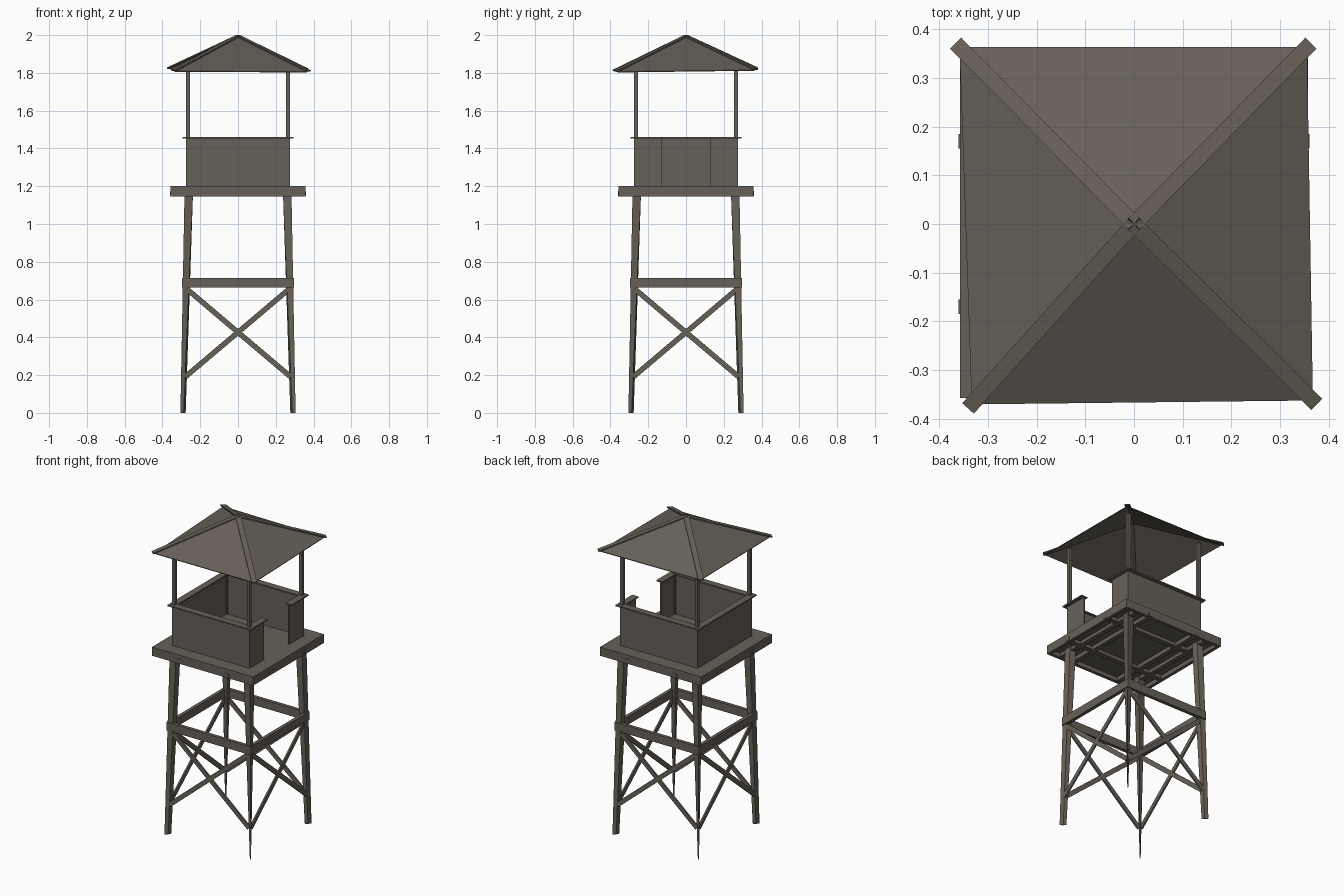
import bpy, bmesh, math
from mathutils import Vector, Matrix

if "Cube" in bpy.data.objects:
    bpy.data.objects.remove(bpy.data.objects["Cube"])

wood = bpy.data.materials.new("weathered_wood")
wood.diffuse_color = (0.135, 0.118, 0.098, 1)
wood.use_nodes = True
wood.node_tree.nodes["Principled BSDF"].inputs["Base Color"].default_value = wood.diffuse_color


def make(name, verts, faces, turn=0):
    rot = Matrix.Rotation(turn, 4, 'Z')
    me = bpy.data.meshes.new(name)
    me.from_pydata([rot @ Vector(v) for v in verts], [], faces)
    bm = bmesh.new()
    bm.from_mesh(me)
    bmesh.ops.recalc_face_normals(bm, faces=bm.faces)
    bm.to_mesh(me)
    bm.free()
    me.materials.append(wood)
    ob = bpy.data.objects.new(name, me)
    bpy.context.collection.objects.link(ob)
    return ob


HEX = [(3, 2, 1, 0), (4, 5, 6, 7), (0, 1, 5, 4), (1, 2, 6, 5), (2, 3, 7, 6), (3, 0, 4, 7)]


def box(name, x0, x1, y0, y1, z0, z1, turn=0):
    v = [(x, y, z) for z in (z0, z1) for x, y in ((x0, y0), (x1, y0), (x1, y1), (x0, y1))]
    return make(name, v, HEX, turn)


def plank(name, a, b, width_dir, width, thick, turn=0):
    # board from a to b, width measured along width_dir
    a, b = Vector(a), Vector(b)
    d = (b - a).normalized()
    w = Vector(width_dir)
    w = (w - d * w.dot(d)).normalized()
    t = d.cross(w) * thick / 2
    w = w * width / 2
    v = [p + s * w + q * t for p in (a, b) for s, q in ((-1, -1), (1, -1), (1, 1), (-1, 1))]
    return make(name, v, HEX, turn)


# parts repeated on the four sides
for k in range(4):
    t = k * math.pi / 2
    # leg: square at the top, pinched to a thin diagonal blade at the foot
    e = 0.002
    foot = [(-0.305, -0.305, 0), (-0.29 + e, -0.29 - e, 0),
            (-0.277, -0.277, 0), (-0.29 - e, -0.29 + e, 0)]
    head = [(-0.283, -0.283, 1.17), (-0.238, -0.283, 1.17),
            (-0.238, -0.238, 1.17), (-0.283, -0.238, 1.17)]
    make("leg", foot + head, HEX, t)
    # horizontal tie beam and crossed braces
    box("tie_beam", -0.295, 0.295, -0.297, -0.275, 0.663, 0.715, t)
    for s in (-1, 1):
        plank("cross_brace", (s * 0.28, -0.288, 0.19), (-s * 0.27, -0.28, 0.655),
              (0, 0, 1), 0.028, 0.01, t)
    # platform rim
    box("platform_rim", -0.357, 0.357, -0.357, -0.337, 1.145, 1.175, t)
    # roof post
    box("roof_post", -0.274, -0.254, -0.274, -0.254, 1.2, 1.84, t)

# deck and joists
box("deck", -0.357, 0.357, -0.357, 0.357, 1.172, 1.2)
for c in (-0.26, -0.17, 0.17, 0.26):
    w = 0.015
    if abs(c) < 0.2:
        box("joist", c - w, c + w, -0.36, 0.36, 1.147, 1.174)
        box("cross_joist", -0.36, 0.36, c - w, c + w, 1.15, 1.173)
    else:
        box("leg_beam", c - w, c + w, -0.34, 0.34, 1.15, 1.174)

# cabin walls with a doorway on the right, each with a flat cap rail
for k in (0, 2, 3):
    t = k * math.pi / 2
    box("wall", -0.272, 0.272, -0.272, -0.262, 1.2, 1.456, t)
    box("cap_rail", -0.293, 0.293, -0.293, -0.25, 1.453, 1.461, t)
for s in (-1, 1):
    y0, y1 = sorted((s * 0.127, s * 0.272))
    box("door_side_wall", 0.262, 0.272, y0, y1, 1.2, 1.456)
    y0, y1 = sorted((s * 0.122, s * 0.293))
    box("door_side_cap_rail", 0.25, 0.293, y0, y1, 1.453, 1.461)

# slightly crooked pyramid roof
eave = [(-0.333, -0.37, 1.81), (0.367, -0.362, 1.807), (0.355, 0.363, 1.816), (-0.358, 0.363, 1.822)]
roof = make("roof", eave + [(0, 0, 1.993)], [(i, (i + 1) % 4, 4) for i in range(4)])
sol = roof.modifiers.new("thickness", 'SOLIDIFY')
sol.thickness = 0.005

# hip boards along the roof edges
for c in eave:
    c = Vector(c)
    out = Vector((c.x, c.y, 0)).normalized()
    plank("hip_board", c + out * 0.01 + Vector((0, 0, 0.003)), (0, 0, 1.996),
          (-c.y, c.x, 0), 0.032, 0.007)
